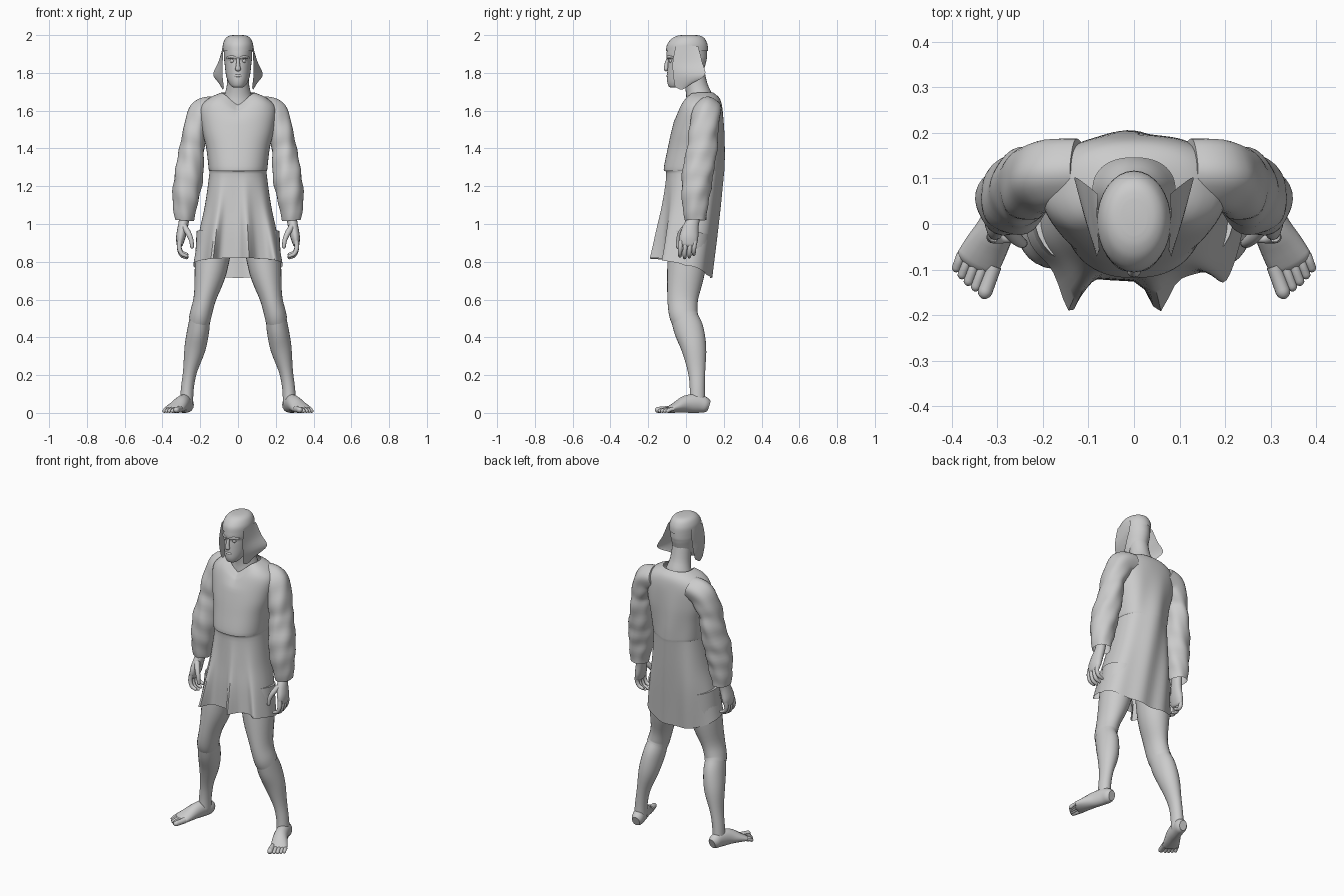
import bpy, bmesh, math
from mathutils import Vector


def spline(rows, k):
    """Catmull-Rom interpolation of rows of numbers, k steps per span."""
    rows = [tuple(map(float, r)) for r in rows]
    out = []
    for i in range(len(rows) - 1):
        a, b, c, d = rows[max(i - 1, 0)], rows[i], rows[i + 1], rows[min(i + 2, len(rows) - 1)]
        for s in range(k):
            t = s / k
            out.append([0.5 * (2 * q + (r - p) * t + (2 * p - 5 * q + 4 * r - w) * t * t
                               + (3 * q - p - 3 * r + w) * t ** 3)
                        for p, q, r, w in zip(a, b, c, d)])
    return out + [list(rows[-1])]


def skin(bm, rings, closed=True, caps=(False, False)):
    vs = [[bm.verts.new(p) for p in ring] for ring in rings]
    n = len(vs[0])
    for a, b in zip(vs, vs[1:]):
        for i in range(n if closed else n - 1):
            j = (i + 1) % n
            bm.faces.new((a[i], a[j], b[j], b[i]))
    for cap, ring in zip(caps, (vs[0], vs[-1])):
        if cap:
            bm.faces.new(ring)


def tube(bm, rows, n=20, k=4, caps=(False, True), wrinkle=0.0):
    """Loft ellipses (x, y, z, rx, ry) placed square to their path."""
    pts = spline(rows, k)
    if caps[1]:
        # rounded tip
        p, q = Vector(pts[-1][:3]), Vector(pts[-2][:3])
        d = (p - q).normalized() * min(pts[-1][3:])
        for f, s in ((0.5, 0.85), (0.85, 0.5), (1.0, 0.12)):
            pts.append([*(p + d * f), rows[-1][3] * s, rows[-1][4] * s])
    rings = []
    for i, p in enumerate(pts):
        t = (Vector(pts[min(i + 1, len(pts) - 1)][:3]) - Vector(pts[max(i - 1, 0)][:3])).normalized()
        u = Vector((1, 0, 0))
        u = (u - t * u.dot(t)).normalized()
        v = t.cross(u)
        ring = []
        for j in range(n):
            a = 2 * math.pi * j / n
            s = 1 + wrinkle * math.sin(3 * a + p[2] * 42) * math.sin(2 * a - p[2] * 17)
            w = Vector(p[:3]) + (u * p[3] * math.cos(a) + v * p[4] * math.sin(a)) * s
            w.z = max(w.z, 0)
            ring.append(w)
        rings.append(ring)
    skin(bm, rings, True, caps)


def finish(name, bm, mirror=False, angle=50):
    bmesh.ops.recalc_face_normals(bm, faces=bm.faces)
    me = bpy.data.meshes.new(name)
    bm.to_mesh(me)
    bm.free()
    ob = bpy.data.objects.new(name, me)
    bpy.context.collection.objects.link(ob)
    if mirror:
        m = ob.modifiers.new("mirror", 'MIRROR')
        m.use_mirror_merge = False
    bpy.ops.object.select_all(action='DESELECT')
    ob.select_set(True)
    bpy.context.view_layer.objects.active = ob
    bpy.ops.object.shade_smooth_by_angle(angle=math.radians(angle))
    return ob


def part(name, lofts, mirror=False, **kw):
    bm = bmesh.new()
    for rows in lofts:
        tube(bm, rows, **kw)
    return finish(name, bm, mirror)


def stack(name, rows, n=32, k=4, power=1.0, shape=None, caps=(True, True)):
    """Loft level sections (z, rx, y_front, y_back)."""
    rings = []
    for z, rx, yf, yb in spline(rows, k):
        ring = []
        for j in range(n):
            a = 2 * math.pi * j / n
            c, s = math.cos(a), math.sin(a)
            x = rx * math.copysign(abs(c) ** power, c)
            y = (yf + yb) / 2 + (yb - yf) / 2 * math.copysign(abs(s) ** power, s)
            p = (x, y, z)
            ring.append(shape(p, rx, s) if shape else p)
        rings.append(ring)
    bm = bmesh.new()
    skin(bm, rings, True, caps)
    return finish(name, bm)


# Tunic: dipped neckline, gathered front folds, hem lower at the back
def drape(p, rx, s):
    x, y, z = p
    front, back = max(-s, 0), max(s, 0)
    z0 = z
    z -= front ** 3 * 0.065 * min(max((z0 - 1.55) / 0.12, 0), 1) * max(0, 1 - abs(x) / 0.14)
    w = min(max((1.27 - z0) / 0.49, 0), 1)
    if s < 0.1:
        for xi, amp in ((-0.14, 0.085), (0.055, 0.07), (0.2, 0.05)):
            y -= amp * w ** 1.3 * math.exp(-((x - xi * rx / 0.237) / 0.028) ** 2)
    y += back * 0.007 * math.cos(x * 38 + z0 * 5) * min(1, max(0, (1.6 - z0) * 4))
    z += w ** 3 * (0.04 * front ** 0.7 - 0.065 * back ** 1.5)
    return x, y, z


stack("tunic", [(1.695, .09, .0, .145), (1.665, .155, -.025, .178), (1.61, .2, -.045, .193),
                (1.5, .19, -.075, .2), (1.4, .168, -.097, .2), (1.29, .155, -.118, .197),
                (1.265, .152, -.105, .194), (1.1, .175, -.112, .178), (.95, .207, -.122, .16),
                (.78, .237, -.125, .135)],
      n=96, k=5, power=0.85, shape=drape, caps=(False, False))

# Sleeves
part("sleeve", [[(.12, .115, 1.61, .065, .07), (.19, .11, 1.58, .075, .075), (.23, .09, 1.48, .064, .078),
                 (.245, .083, 1.38, .067, .08), (.262, .06, 1.25, .076, .082),
                 (.277, .05, 1.13, .069, .072), (.285, .052, 1.02, .05, .056)]],
     mirror=True, n=32, k=6, caps=(True, False), wrinkle=0.06)

# Hands with curled fingers
hand = [[(.28, .05, 1.12, .033, .035), (.285, .04, 1.03, .027, .033), (.293, .025, .98, .027, .042),
         (.303, .015, .93, .025, .05), (.308, .012, .895, .018, .046)]]
for y, length in ((-.026, .9), (-.001, 1.0), (.024, .95), (.047, .8)):
    hand.append([(.308, y, .91, .013, .013), (.311, y - .004, .91 - .04 * length, .012, .012),
                 (.298, y - .006, .91 - .075 * length, .011, .011),
                 (.272, y - .006, .91 - .088 * length, .009, .009)])
hand.append([(.285, .0, .985, .017, .018), (.262, -.028, .95, .015, .015),
             (.248, -.04, .915, .012, .012), (.243, -.042, .88, .01, .01)])
part("hand", hand, mirror=True, n=16)

# Knee breeches and lower legs
part("breeches", [[(.12, .02, .95, .10, .11), (.145, .0, .75, .085, .1), (.175, -.017, .61, .06, .082),
                   (.195, -.015, .53, .058, .076), (.203, -.004, .495, .058, .074)]],
     mirror=True, n=28, caps=(True, False))
part("lower_leg", [[(.175, -.017, .6, .054, .076), (.198, -.012, .52, .053, .071), (.21, .015, .44, .058, .078),
                    (.228, .042, .34, .056, .066), (.254, .056, .22, .037, .046),
                    (.268, .06, .13, .034, .04), (.273, .06, .05, .035, .042)]],
     mirror=True, n=28)

# Bare feet, toes turned out
foot = [[(.265, .12, .036, .024, .03), (.268, .1, .042, .035, .042), (.278, .06, .05, .037, .05),
         (.298, .0, .046, .041, .046), (.324, -.05, .03, .048, .03), (.342, -.083, .019, .05, .019)]]
for s, length, r in ((-.036, .06, .016), (-.013, .056, .011), (.006, .05, .011), (.024, .042, .01), (.041, .032, .01)):
    bx, by = .34 + .94 * s, -.08 + .34 * s
    foot.append([(bx, by, .02, r, r * 1.1), (bx + .17 * length, by - .47 * length, .018, r, r),
                 (bx + .34 * length, by - .94 * length, r, r, r)])
part("foot", foot, mirror=True, n=16, caps=(True, True))

# Neck and head
part("neck", [[(0, .075, 1.58, .11, .08), (0, .072, 1.66, .08, .072), (0, .055, 1.73, .06, .06),
               (0, .035, 1.82, .055, .06)]], n=24)
stack("head", [(1.722, .022, -.08, -.04), (1.73, .036, -.092, -.01), (1.755, .053, -.1, .05), (1.79, .064, -.1, .085),
               (1.84, .07, -.097, .102), (1.866, .073, -.095, .108), (1.89, .075, -.104, .111),
               (1.95, .073, -.092, .106), (1.985, .05, -.05, .08)])
part("nose", [[(0, -.092, 1.878, .008, .01), (0, -.103, 1.845, .01, .011), (0, -.105, 1.82, .015, .012)]], n=12)
part("brow", [[(.01, -.097, 1.88, .006, .007), (.032, -.092, 1.885, .006, .008), (.057, -.068, 1.881, .004, .005)]],
     mirror=True, n=10)
part("lips", [[(.0, -.097, 1.784, .007, .007), (.014, -.094, 1.785, .006, .006), (.026, -.085, 1.782, .002, .002)]],
     mirror=True, n=10)
bm = bmesh.new()
bmesh.ops.create_uvsphere(bm, u_segments=14, v_segments=8, radius=.012)
bmesh.ops.translate(bm, verts=bm.verts, vec=(.03, -.079, 1.864))
finish("eye", bm, True)

# Head cloth: cap over the crown and two flared side flaps
stack("head_cloth_cap", [(1.915, .081, -.106, .117), (1.95, .08, -.1, .114), (1.98, .068, -.077, .1),
                         (1.995, .05, -.05, .08), (2.0, .028, -.025, .055)], caps=(False, True))
flap_rows = [((.076, -.055, 1.94), (.081, .01, 1.945), (.079, .065, 1.94)),
             ((.081, -.07, 1.86), (.092, .01, 1.86), (.103, .085, 1.86)),
             ((.082, -.068, 1.79), (.107, .01, 1.785), (.131, .1, 1.79)),
             ((.075, -.058, 1.725), (.082, -.02, 1.712), (.095, .03, 1.742))]
columns = [spline(col, 5) for col in zip(*flap_rows)]
bm = bmesh.new()
skin(bm, [spline(row, 5) for row in zip(*columns)], closed=False)
finish("head_cloth_flap", bm, True)
